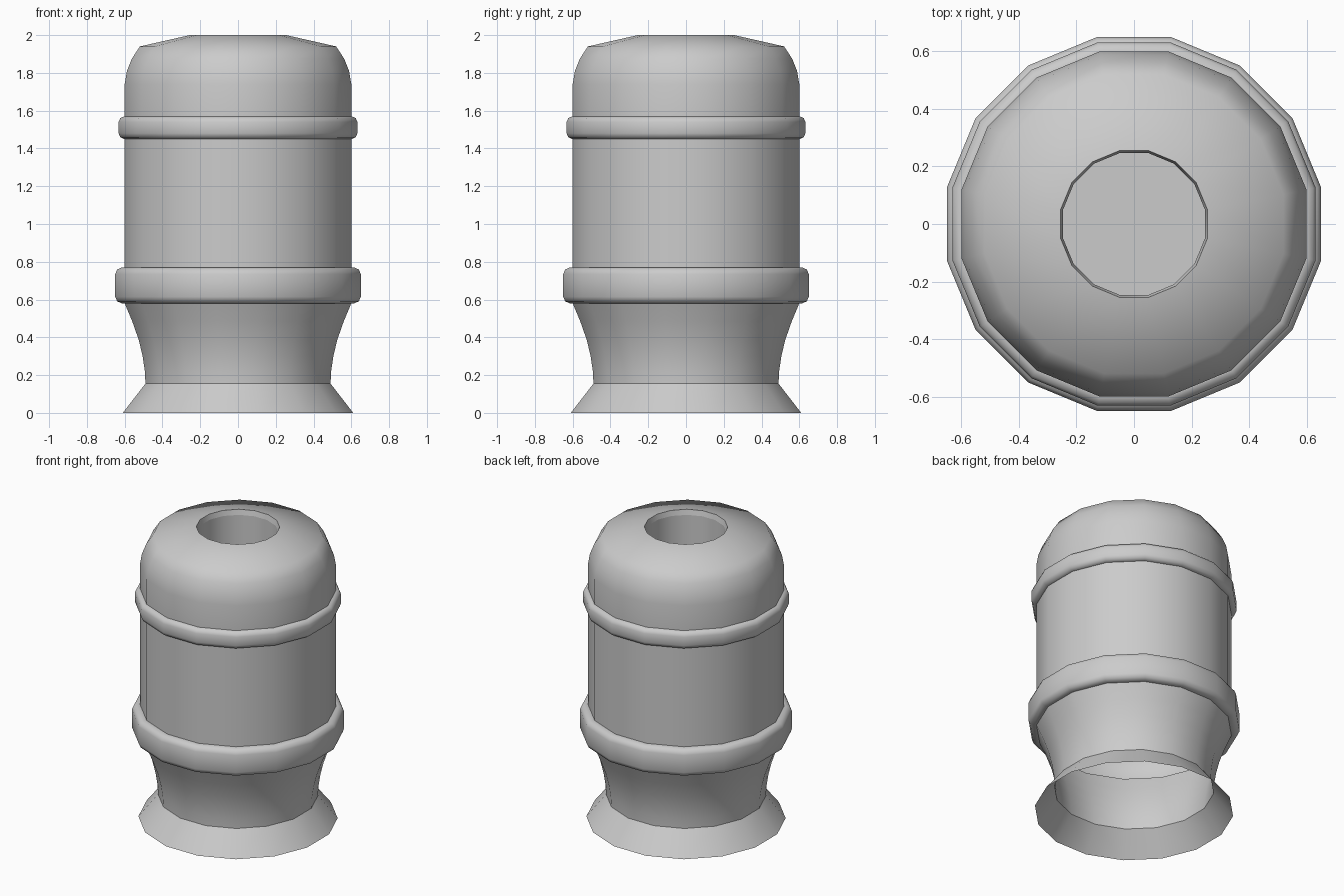
import bpy, bmesh, math

if "Cube" in bpy.data.objects:
    bpy.data.objects.remove(bpy.data.objects["Cube"])

SIDES = 16
K = 1 / math.cos(math.pi / SIDES)   # profile radii are flat-to-centre distances


def lathe(name, profile, cap_end=False):
    """Spin (radius, z) points around z as a smooth 16-sided surface."""
    bm = bmesh.new()
    rings = []
    for r, z in profile:
        ring = []
        for i in range(SIDES):
            a = 2 * math.pi * (i + 0.5) / SIDES
            ring.append(bm.verts.new((r * K * math.cos(a), r * K * math.sin(a), z)))
        rings.append(ring)
    for lo, hi in zip(rings, rings[1:]):
        for i in range(SIDES):
            j = (i + 1) % SIDES
            bm.faces.new((lo[i], lo[j], hi[j], hi[i])).smooth = True
    if cap_end:
        bm.faces.new(rings[-1])
    mesh = bpy.data.meshes.new(name)
    bm.to_mesh(mesh)
    bm.free()
    ob = bpy.data.objects.new(name, mesh)
    bpy.context.collection.objects.link(ob)
    return ob


def band(name, r, z0, z1, b):
    """Raised band with rounded edges, open towards the body."""
    return lathe(name, [(0.6, z0), (r - b, z0), (r - 0.3 * b, z0 + 0.3 * b), (r, z0 + b),
                        (r, z1 - b), (r - 0.3 * b, z1 - 0.3 * b), (r - b, z1), (0.6, z1)])


# Flared foot and waisted neck, open underneath
lathe("foot", [(0.61, 0), (0.49, 0.155)])
lathe("neck", [(0.49, 0.155), (0.493, 0.22), (0.505, 0.30), (0.525, 0.385),
               (0.56, 0.485), (0.6, 0.58)])

# Straight body and two raised bands
lathe("body", [(0.6, 0.77), (0.6, 1.45)])
band("lower_band", 0.65, 0.58, 0.77, 0.035)
band("upper_band", 0.632, 1.45, 1.57, 0.03)

# Domed shoulder up to the opening
lathe("dome", [(0.6, 1.57), (0.6, 1.74), (0.588, 1.81), (0.562, 1.875),
               (0.52, 1.94), (0.255, 2.0)])

# Opening: short lip, then a closed bore
lathe("opening_lip", [(0.255, 2.0), (0.247, 1.965)])
lathe("bore", [(0.247, 1.965), (0.247, 1.55)], cap_end=True)
